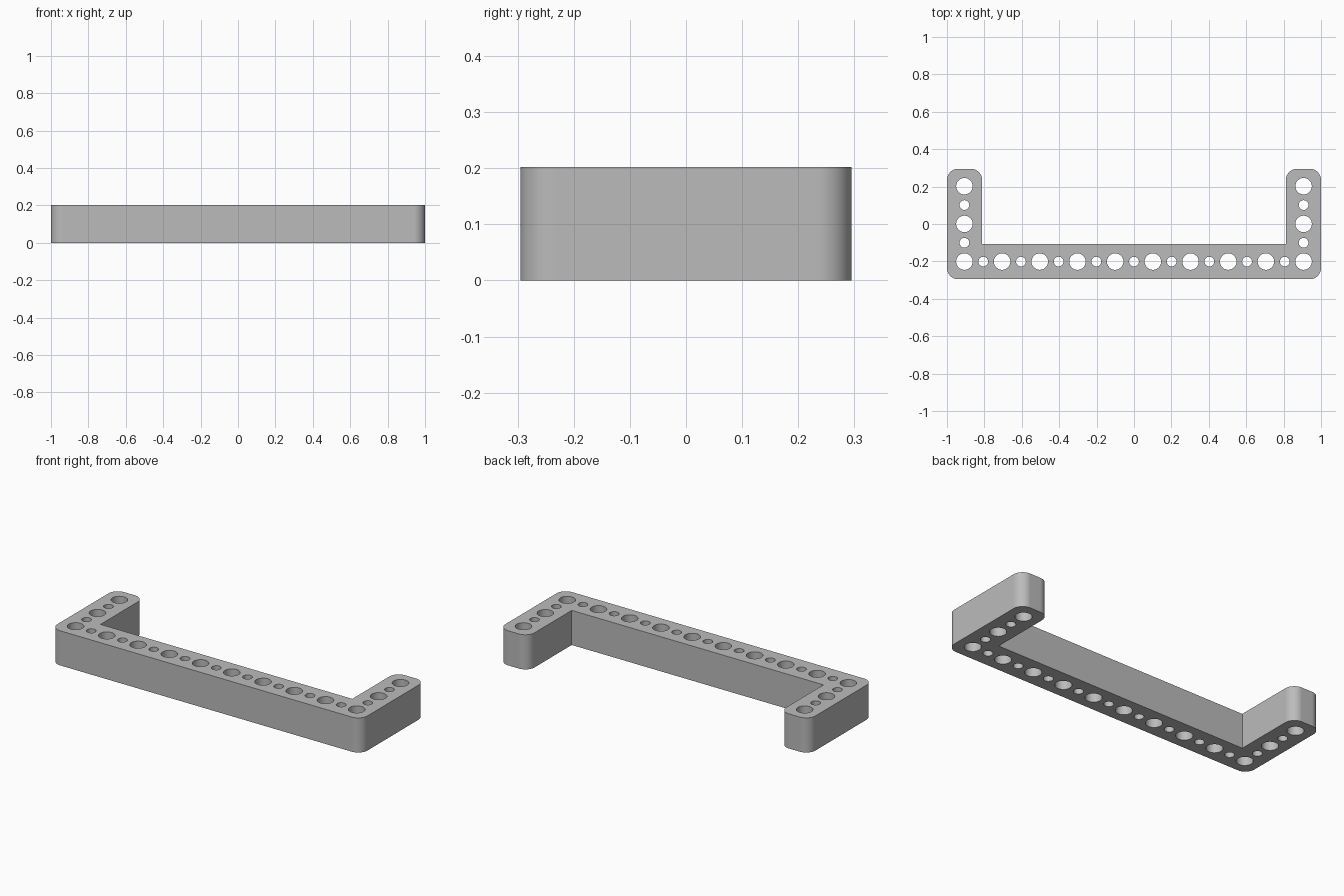
import bpy, bmesh
from math import radians, cos, sin, pi
from mathutils import Vector

cube = bpy.data.objects.get("Cube")
if cube:
    bpy.data.objects.remove(cube, do_unlink=True)

HEIGHT = 0.202
HALF_X, HALF_Y = 1.0, 0.295
WIDTH = 0.188        # width of the bar and both arms
FILLET = 0.06
PITCH = 0.2015       # spacing of the large holes
LARGE, SMALL = 0.044, 0.026


def arc(cx, cy, r, start, end, steps):
    angles = [start + (end - start) * i / steps for i in range(steps + 1)]
    return [(cx + r * cos(a), cy + r * sin(a)) for a in angles]


def rounded(x, y, sx, sy, quarter):
    """Outer corner (x, y); sx, sy point outward; quarter is the start quadrant."""
    return arc(x - sx * FILLET, y - sy * FILLET, FILLET,
               quarter * pi / 2, (quarter + 1) * pi / 2, 12)


def add_loop(bm, points):
    verts = [bm.verts.new((x, y, 0)) for x, y in points]
    for a, b in zip(verts, verts[1:] + verts[:1]):
        bm.edges.new((a, b))


# Colour
grey = bpy.data.materials.new("plain grey")
grey.use_nodes = True
colour = (0.5, 0.5, 0.5, 1)
grey.diffuse_color = colour
grey.node_tree.nodes["Principled BSDF"].inputs["Base Color"].default_value = colour

# Outline of the U shape, counter-clockwise from the front left
inner_x, inner_y = HALF_X - WIDTH, -HALF_Y + WIDTH
outline = (rounded(-HALF_X, -HALF_Y, -1, -1, 2)
           + rounded(HALF_X, -HALF_Y, 1, -1, 3)
           + rounded(HALF_X, HALF_Y, 1, 1, 0)
           + rounded(inner_x, HALF_Y, -1, 1, 1)
           + [(inner_x, inner_y), (-inner_x, inner_y)]
           + rounded(-inner_x, HALF_Y, 1, 1, 0)
           + rounded(-HALF_X, HALF_Y, -1, 1, 1))

bm = bmesh.new()
add_loop(bm, outline)

# Alternating large and small holes along the bar and up each arm
end_x, row_y = 4.5 * PITCH, -HALF_Y + WIDTH / 2
centres = [(-end_x + i * PITCH / 2, row_y, i) for i in range(19)]
for x in (-end_x, end_x):
    centres += [(x, row_y + i * PITCH / 2, i) for i in range(1, 5)]
for x, y, i in centres:
    add_loop(bm, arc(x, y, SMALL if i % 2 else LARGE, 0, 2 * pi, 40)[:-1])

# Fill the flat plate around the holes and raise it to full height
bmesh.ops.triangle_fill(bm, use_beauty=True, use_dissolve=False,
                        edges=bm.edges[:], normal=Vector((0, 0, 1)))
raised = bmesh.ops.extrude_face_region(bm, geom=bm.faces[:], use_keep_orig=True)["geom"]
bmesh.ops.translate(bm, vec=(0, 0, HEIGHT),
                    verts=[g for g in raised if isinstance(g, bmesh.types.BMVert)])
bmesh.ops.recalc_face_normals(bm, faces=bm.faces[:])

mesh = bpy.data.meshes.new("perforated_bracket")
bm.to_mesh(mesh)
bm.free()
mesh.materials.append(grey)
bracket = bpy.data.objects.new("perforated_bracket", mesh)
bpy.context.collection.objects.link(bracket)

bpy.ops.object.select_all(action="DESELECT")
bracket.select_set(True)
bpy.context.view_layer.objects.active = bracket
bpy.ops.object.shade_smooth_by_angle(angle=radians(30))
weighted = bracket.modifiers.new("flat_side_normals", "WEIGHTED_NORMAL")
weighted.keep_sharp = True
